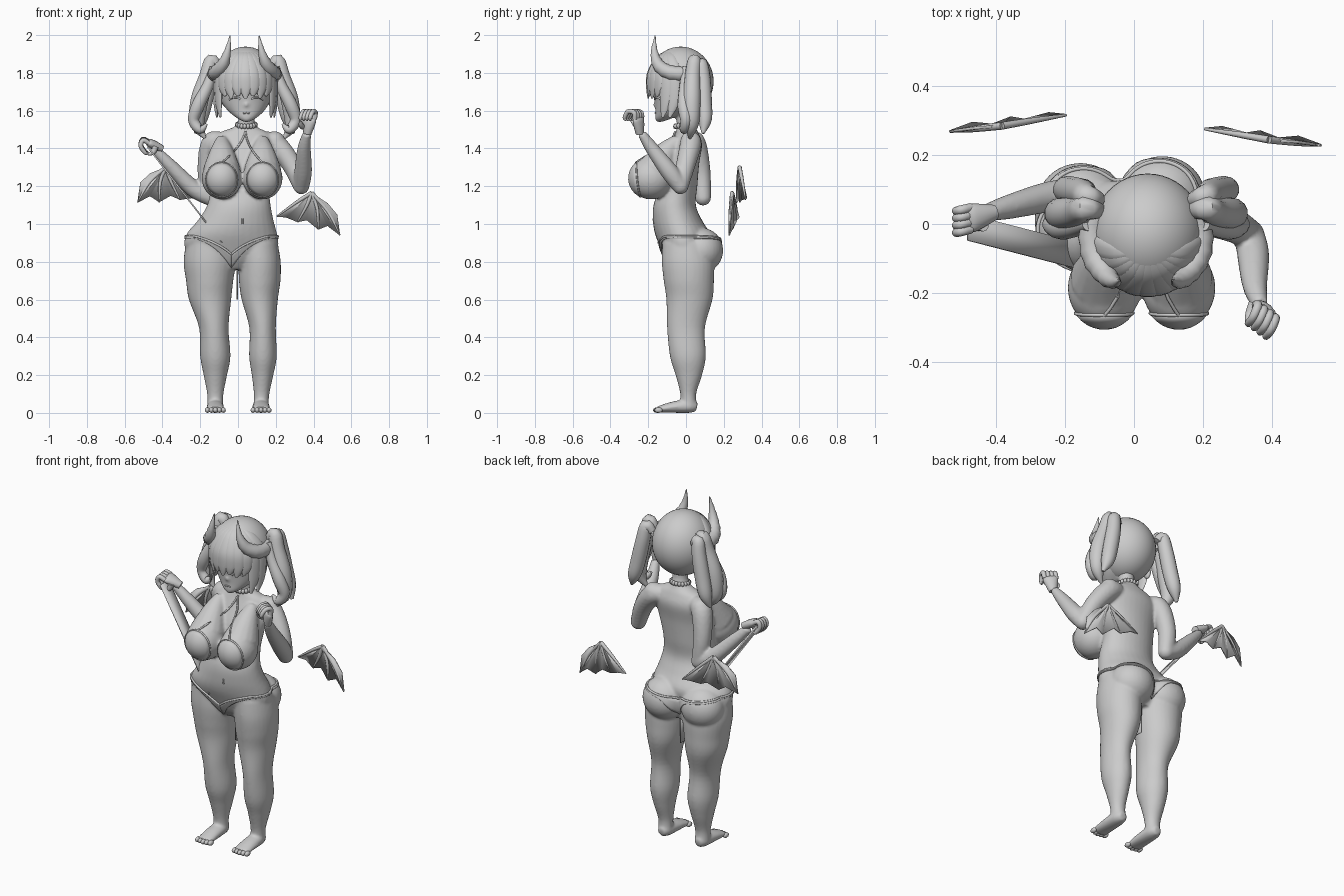
import bpy, bmesh, math
from mathutils import Vector, Matrix
from mathutils.bvhtree import BVHTree

if "Cube" in bpy.data.objects:
    bpy.data.objects.remove(bpy.data.objects["Cube"])

clay = bpy.data.materials.new("clay_grey")
clay.use_nodes = True
clay.diffuse_color = (0.6, 0.6, 0.6, 1)
clay.node_tree.nodes["Principled BSDF"].inputs["Base Color"].default_value = (0.6, 0.6, 0.6, 1)
X, Y, Z = Vector((1, 0, 0)), Vector((0, 1, 0)), Vector((0, 0, 1))
HEAD_X = 0.035


def finish(bm, name, angle=50, thick=0):
    bmesh.ops.recalc_face_normals(bm, faces=bm.faces)
    mesh = bpy.data.meshes.new(name)
    bm.to_mesh(mesh)
    bm.free()
    mesh.materials.append(clay)
    ob = bpy.data.objects.new(name, mesh)
    bpy.context.collection.objects.link(ob)
    bpy.ops.object.select_all(action='DESELECT')
    ob.select_set(True)
    bpy.context.view_layer.objects.active = ob
    bpy.ops.object.shade_smooth_by_angle(angle=math.radians(angle))
    if thick:
        mod = ob.modifiers.new("thickness", 'SOLIDIFY')
        mod.thickness, mod.offset = thick, 0
    return ob


def ball(bm, c, r, n=24):
    m = Matrix.Translation(c) @ Matrix.Diagonal((*r, 1))
    bmesh.ops.create_uvsphere(bm, u_segments=n, v_segments=n // 2, radius=1, matrix=m)


def spline(vals, sub):
    """Smooth interpolation through vectors."""
    out = []
    for i in range(len(vals) - 1):
        a, b, c, d = (vals[min(max(k, 0), len(vals) - 1)] for k in (i - 1, i, i + 1, i + 2))
        for j in range(sub):
            t = j / sub
            out.append(b + (c - a) * (t / 2) + (a * 2 - b * 5 + c * 4 - d) * (t * t / 2)
                       + (b * 3 - a - c * 3 + d) * (t ** 3 / 2))
    return out + [vals[-1]]


def tube(bm, pts, radii, ref=X, n=16, sub=5, ridge=0, axis=None):
    """Round or oval tube along a path; a fixed axis keeps its rings parallel."""
    path = spline([Vector(p) for p in pts], sub)
    rads = spline([Vector(r) if isinstance(r, tuple) else Vector((r, r)) for r in radii], sub)
    rings = []
    for i, (p, r) in enumerate(zip(path, rads)):
        t = axis or (path[min(i + 1, len(path) - 1)] - path[max(i - 1, 0)]).normalized()
        side = (ref - t * ref.dot(t)).normalized()
        up = t.cross(side)
        k = 1 + ridge * (i % 2)
        rings.append([bm.verts.new(p + side * (math.cos(a) * r[0] * k) + up * (math.sin(a) * r[1] * k))
                      for a in (math.tau * j / n for j in range(n))])
    for a, b in zip(rings, rings[1:]):
        for j in range(n):
            bm.faces.new((a[j], a[(j + 1) % n], b[(j + 1) % n], b[j]))
    bm.faces.new(rings[0])
    bm.faces.new(rings[-1])


def sheet(bm, rows, closed=False):
    """Skin a grid of points."""
    grid = [[bm.verts.new(p) for p in row] for row in rows]
    for a, b in zip(grid, grid[1:]):
        for j in range(len(a) if closed else len(a) - 1):
            k = (j + 1) % len(a)
            bm.faces.new((a[j], a[k], b[k], b[j]))


def sections(bm, rows):
    """Loft level rows of centre x, centre y, height, half width, half depth."""
    tube(bm, [r[:3] for r in rows], [tuple(r[3:]) for r in rows], X, 32, axis=Z)


# Body: torso, neck and face as oval sections
bm = bmesh.new()
sections(bm, [(-.03, .01, .76, .12, .08), (-.03, 0, .81, .2, .105), (-.035, -.01, .88, .248, .128),
              (-.032, -.02, .95, .238, .145), (-.012, -.045, 1.02, .2, .13), (.005, -.06, 1.1, .168, .112),
              (.01, -.04, 1.2, .155, .1), (.02, -.03, 1.32, .17, .1), (.025, 0, 1.42, .175, .085),
              (.03, .005, 1.48, .135, .062), (.04, 0, 1.515, .06, .048), (.045, -.01, 1.56, .042, .042),
              (.045, -.01, 1.64, .042, .042)])
sections(bm, [(.045, -.142, 1.54, .012, .012), (.045, -.118, 1.56, .05, .045), (.043, -.076, 1.6, .097, .086),
              (.04, -.046, 1.65, .128, .12), (.04, -.035, 1.72, .14, .14), (.04, -.03, 1.8, .13, .13)])
ball(bm, (.044, -.162, 1.632), (.012, .014, .013))

# Legs and seat
HEIGHTS = (.9, .8, .7, .6, .45, .3, .2, .1, .03)
DEPTHS = ((0, .125), (.01, .138), (.015, .133), (.018, .122), (0, .1), (.01, .095), (.015, .07), (.012, .042), (.015, .045))
LEGS = {"right": ((-.15, .125), (-.15, .138), (-.15, .125), (-.148, .112), (-.128, .078), (-.12, .08),
                  (-.12, .062), (-.12, .043), (-.12, .042)),
        "left": ((.1, .11), (.114, .112), (.115, .11), (.115, .096), (.13, .07), (.132, .073),
                 (.13, .057), (.125, .041), (.122, .04))}
for leg in LEGS.values():
    sections(bm, [(x, y, z, w, d) for z, (x, w), (y, d) in zip(HEIGHTS, leg, DEPTHS)])
    fx = leg[-1][0]
    tube(bm, [(fx, .058, .03), (fx, .02, .036), (fx, -.07, .03), (fx, -.15, .018)],
         [(.022, .024), (.042, .036), (.047, .03), (.048, .016)], X)
ball(bm, (-.155, .062, .86), (.125, .115, .12), 32)
ball(bm, (.082, .08, .86), (.125, .117, .12), 32)

# Bust and shoulders
BUST = (-.086, .13)
for x in BUST:
    ball(bm, (x, -.185, 1.242), (.106, .117, .112), 32)
    tube(bm, [(x, -.04, 1.45), (x, -.1, 1.38), (x, -.155, 1.29)], [.03, .065, .1])

# Arms
ELBOW_R, ELBOW_L = (-.15, .09, 1.14), (.335, -.03, 1.2)
tube(bm, [(-.09, .02, 1.44), (-.14, .05, 1.42), (-.165, .08, 1.28), ELBOW_R], [.05, .058, .05, .043], Y)
tube(bm, [ELBOW_R, (-.24, .08, 1.19), (-.36, .05, 1.31), (-.435, .03, 1.39)], [.043, .045, .036, .024], Y)
tube(bm, [(.14, .02, 1.44), (.2, .025, 1.42), (.28, 0, 1.32), ELBOW_L], [.05, .058, .052, .043], Y)
tube(bm, [ELBOW_L, (.345, -.09, 1.28), (.35, -.18, 1.4), (.365, -.235, 1.48)], [.043, .047, .036, .023])
for e in (ELBOW_R, ELBOW_L):
    ball(bm, e, (.043,) * 3)
ball(bm, (-.13, .045, 1.435), (.056,) * 3)
ball(bm, (.195, .025, 1.435), (.056,) * 3)
body = finish(bm, "body", 180)
mod = body.modifiers.new("blend", 'REMESH')
mod.mode, mod.voxel_size, mod.use_smooth_shade = 'VOXEL', .008, True
mod = body.modifiers.new("soften", 'SMOOTH')
mod.factor, mod.iterations = .5, 6
bpy.context.view_layer.update()
skin = BVHTree.FromObject(body, bpy.context.evaluated_depsgraph_get())


def front(x, z, lift=.004):
    hit = skin.ray_cast(Vector((x, -1, z)), Y)[0]
    return (hit or Vector((x, -.1, z))) - Y * lift


def around(a, z, lift=.004):
    """Point on the hips at an angle, with zero at the front."""
    d = Vector((math.sin(a), -math.cos(a), 0))
    c = Vector((-.035, 0, z))
    hit = skin.ray_cast(c + d * .6, -d)[0]
    return (hit or c + d * .1) + d * lift


def strokes(name, lines, r):
    bm = bmesh.new()
    for line in lines:
        tube(bm, line, [r] * len(line), Vector((.31, .9, .3)), 8, 2)
    finish(bm, name)


# Hands with curled fingers, and toes
def hand(name, c, f, s, u):
    bm = bmesh.new()
    c, f, s, u = Vector(c), Vector(f).normalized(), Vector(s).normalized(), Vector(u).normalized()
    tube(bm, [c - f * .055, c - f * .015, c + f * .02, c + f * .036],
         [(.022, .02), (.034, .024), (.042, .022), (.036, .012)], s, 14)
    for i in range(4):
        b = c + f * .025 + s * ((i - 1.5) * .021)
        tube(bm, [b, b + f * .035, b + f * .045 + u * .035, b + f * .015 + u * .058, b + u * .05],
             [.013, .0135, .0125, .011, .005], s, 10, 4)
    b = c - s * .03 - f * .015
    tube(bm, [b, b + u * .035 + f * .01, b + u * .06 + f * .04], [.017, .014, .007], s, 10, 4)
    finish(bm, name)


hand("right_hand", (-.45, .022, 1.42), (-.8, -.2, .4), (0, 1, .1), (-.1, 0, -1))
hand("left_hand", (.375, -.25, 1.53), (.15, -.1, 1), (.75, -.55, 0), (-.35, -.75, -.1))
for side, leg in LEGS.items():
    bm = bmesh.new()
    for i in range(5):
        ball(bm, (leg[-1][0] + (i - 2) * .021, -.153 + .004 * abs(i - 2), .0145), (.0135, .022, .0145), 12)
    finish(bm, side + "_toes")

# Face lines and navel
strokes("eyelids", [[front(.043 + s * x, z, .001) for x, z in ((.03, 1.66), (.045, 1.67), (.075, 1.667), (.09, 1.657))]
                    for s in (-1, 1)], .005)
strokes("mouth", [[front(.044 + x, 1.588 - x * x * 8, .001) for x in (-.018, 0, .018)]], .004)
strokes("navel", [[front(.024, z, -.001) for z in (1.0, 1.015, 1.03)]], .005)

# Swimsuit: cups, halter straps, briefs with trim, choker
bm = bmesh.new()
for x in BUST:
    sheet(bm, [[front(x + k * .082 * math.cos(a), 1.235 + k * .09 * math.sin(a), .003)
                for a in (math.tau * j / 32 for j in range(32))] for k in (0, .2, .4, .6, .8, 1)], True)
bmesh.ops.remove_doubles(bm, verts=bm.verts, dist=.0005)
finish(bm, "swimsuit_cups", thick=.005)
strokes("halter_straps", [[front(.04 + (x - .04) * t - .08 * t * (1 - t) * (1 if x > .1 else -1), 1.49 - .165 * t)
                           for t in (0, .2, .4, .6, .8, 1)] for x in BUST]
        + [[front(x + .083 * math.cos(a), 1.235 + .091 * math.sin(a), .003)
            for a in (math.tau * j / 24 for j in range(25))] for x in BUST], .005)
ANGLES = [math.tau * j / 80 for j in range(81)]


def brief_top(a):
    rise = min(1, abs(math.sin(a)) * 1.15)
    return .84 + .095 * rise if math.cos(a) > 0 else .9 + .035 * rise


def brief_drop(a):
    return .012 + (.06 * math.cos(a) ** 6 if math.cos(a) > 0 else .09 * math.cos(a) ** 30)


bm = bmesh.new()
sheet(bm, [[around(a, brief_top(a) - k * brief_drop(a), .003) for a in ANGLES] for k in (0, .25, .5, .75, 1)])
finish(bm, "briefs", thick=.006)
strokes("briefs_trim", [[around(a, brief_top(a), .003) for a in ANGLES]], .006)
bm = bmesh.new()
for i in range(18):
    a = math.tau * i / 18
    ball(bm, (.044 + .05 * math.cos(a), -.008 + .05 * math.sin(a), 1.525 + .008 * math.sin(a)), (.011, .011, .015), 8)
finish(bm, "choker")

# Stretched ribbon and hanging lace
bm = bmesh.new()
sheet(bm, [[Vector((-.48, y - .01, 1.41)), Vector((-.085, y - .112, .9))] for y in (-.038, .038)])
finish(bm, "ribbon", thick=.008)
bm = bmesh.new()
sheet(bm, [[(-.004, y, z) for y in (-.02, .06)] for z in (.6, .8)])
finish(bm, "hanging_lace", thick=.006)

# Hair cap, open over the face
C, R = Vector((.04, -.028, 1.755)), Vector((.16, .17, .18))
bm = bmesh.new()
ball(bm, C, R, 48)
bmesh.ops.delete(bm, geom=[f for f in bm.faces if f.calc_center_median().y < -.065
                           and f.calc_center_median().z < 1.75], context='FACES')
finish(bm, "hair_cap", thick=.008)


def scalp(a, z):
    k = math.sqrt(max(0, 1 - max(0, (z - C.z) / R.z) ** 2)) * 1.01
    return (C.x + R.x * k * math.sin(a), C.y - R.y * k * math.cos(a), z)


# Fringe locks, longer at the temples
bm = bmesh.new()
for i in range(-5, 6):
    a = i * .27
    temple = abs(i) > 3
    low = 1.565 if temple else 1.665 + .012 * (i % 2)
    mid = 1.66 if temple else 1.725
    tube(bm, [scalp(a * q, z) for q, z in ((.5, 1.92), (.85, 1.88), (1, 1.8), (1, mid), (.9, low))],
         [(.008, .002), (.026, .008), (.034, .012), (.034, .012), (.008, .004)],
         Vector((math.cos(a), math.sin(a), 0)), 10)
finish(bm, "fringe")

# Ears, bunches of hair and ridged horns on both sides
LOCKS = [([(.14, .04, 1.82), (.175, .045, 1.865), (.2, .035, 1.78), (.24, .03, 1.65), (.25, .03, 1.53), (.21, .02, 1.455)],
          [.025, .036, .042, .048, .038, .008]),
         ([(.14, .07, 1.82), (.17, .08, 1.85), (.185, .09, 1.77), (.21, .095, 1.65), (.235, .1, 1.55), (.26, .09, 1.48)],
          [.025, .034, .04, .042, .036, .008]),
         ([(.165, .0, 1.83), (.195, -.005, 1.73), (.245, -.01, 1.63), (.27, 0, 1.55), (.235, -.01, 1.5), (.2, -.01, 1.53)],
          [.02, .03, .035, .03, .024, .006])]
HORN = [(.13, .05, 1.81), (.155, -.02, 1.795), (.148, -.095, 1.805), (.115, -.148, 1.845), (.09, -.168, 1.915), (.077, -.163, 1.998)]
for s, side in ((-1, "right"), (1, "left")):
    def place(pts):
        return [(HEAD_X + s * x, y, z) for x, y, z in pts]
    bm = bmesh.new()
    ball(bm, place([(.15, -.025, 1.675)])[0], (.016, .024, .038), 16)
    finish(bm, side + "_ear")
    bm = bmesh.new()
    for pts, rad in LOCKS:
        tube(bm, place(pts), rad, Y, 14)
    finish(bm, side + "_hair_bunch")
    bm = bmesh.new()
    tube(bm, place(HORN), [.032, .037, .036, .03, .017, .002], Vector((.5 * s, .3, .8)), 16, 4, .1)
    finish(bm, side + "_horn", 35)

# Scalloped wings: a membrane fanned from the wrist, with bones
WRIST = (.185, .125, -.005)
EDGE = [(0, 0, 0), (.05, -.005, .012), (.11, -.03, 0), (.16, -.02, .015), (.22, -.07, 0),
        (.27, -.05, .015), (.335, -.1, 0), (.32, .01, 0), (.27, .07, 0)]
for s, side, root, tilt in ((-1, "right", (-.197, .315, 1.13), .25), (1, "left", (.205, .275, 1.04), 0)):
    def spot(p):
        u, v, w = p
        return Vector(root) + Vector((s * u, w - .14 * u, v + tilt * u))
    bm = bmesh.new()
    hub = bm.verts.new(spot(WRIST))
    rim = [bm.verts.new(spot(p)) for p in EDGE]
    for a, b in zip(rim, rim[1:]):
        bm.faces.new((hub, a, b))
    finish(bm, side + "_wing_membrane", 15, .008)
    bm = bmesh.new()
    for p in EDGE[0:8:2]:
        mid = (Vector(p) + Vector(WRIST)) / 2 + Vector((.012, .012, 0))
        tube(bm, [spot(WRIST), spot(mid), spot(p)], [.011, .009, .004], Y, 8, 4)
    finish(bm, side + "_wing_bones")
